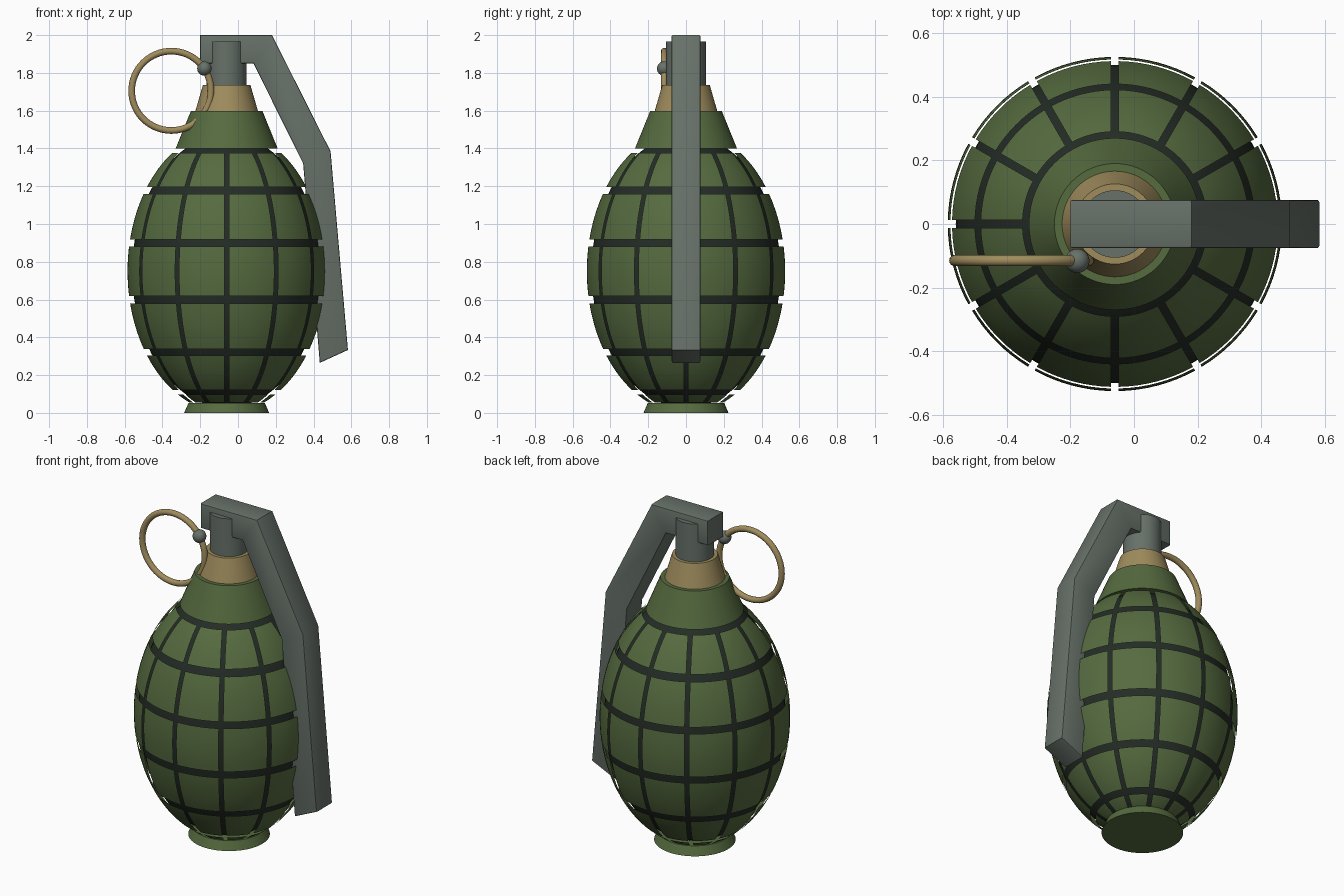
import bpy, bmesh, math
from mathutils import Vector

if "Cube" in bpy.data.objects:
    bpy.data.objects.remove(bpy.data.objects["Cube"])

CX = -0.06          # axis of the body
CZ = 0.75           # middle height of the egg shape
SHELL = (0.525, 0.75)
CORE = (0.50, 0.722)


def material(name, rgb):
    m = bpy.data.materials.new(name)
    m.diffuse_color = (*rgb, 1)
    m.use_nodes = True
    m.node_tree.nodes["Principled BSDF"].inputs["Base Color"].default_value = m.diffuse_color
    return m


GREEN = material("olive green", (0.092, 0.147, 0.050))
DARK = material("groove black", (0.018, 0.025, 0.019))
STEEL = material("grey steel", (0.135, 0.165, 0.140))
BRASS = material("dull brass", (0.350, 0.265, 0.110))


def finish(name, bm, mat, angle=30):
    me = bpy.data.meshes.new(name)
    bm.to_mesh(me)
    bm.free()
    ob = bpy.data.objects.new(name, me)
    bpy.context.collection.objects.link(ob)
    me.materials.append(mat)
    bpy.ops.object.select_all(action='DESELECT')
    ob.select_set(True)
    bpy.context.view_layer.objects.active = ob
    bpy.ops.object.shade_smooth_by_angle(angle=math.radians(angle))
    return ob


def frustum(name, z0, z1, r0, r1, mat):
    bm = bmesh.new()
    bmesh.ops.create_cone(bm, cap_ends=True, segments=64, radius1=r0, radius2=r1, depth=z1 - z0)
    bmesh.ops.translate(bm, verts=bm.verts, vec=(CX, 0, (z0 + z1) / 2))
    return finish(name, bm, mat)


def ball(name, centre, size, mat, u=32, v=16):
    bm = bmesh.new()
    bmesh.ops.create_uvsphere(bm, u_segments=u, v_segments=v, radius=1)
    bmesh.ops.scale(bm, verts=bm.verts, vec=size)
    bmesh.ops.translate(bm, verts=bm.verts, vec=centre)
    return finish(name, bm, mat, 60)


# Dark inner body seen through the grooves
ball("inner_body", (CX, 0, CZ), (CORE[0], CORE[0], CORE[1]), DARK, 72, 48)

# Thin curved plates, twelve around, in six bands
BANDS = [(0.055, 0.098), (0.122, 0.304), (0.338, 0.578),
         (0.618, 0.880), (0.918, 1.160), (1.197, 1.375)]
HALF_GROOVE = 0.0118
ROWS, COLS = 8, 8
bm = bmesh.new()
for z0, z1 in BANDS:
    a0, a1 = (math.asin((z - CZ) / SHELL[1]) for z in (z0, z1))
    for k in range(12):
        grid = []
        for i in range(ROWS + 1):
            lat = a0 + (a1 - a0) * i / ROWS
            r = SHELL[0] * math.cos(lat)
            half = math.pi / 12 - HALF_GROOVE / r
            mid = (k + 0.5) * math.pi / 6
            row = []
            for j in range(COLS + 1):
                t = mid + half * (2 * j / COLS - 1)
                row.append(bm.verts.new((CX + r * math.cos(t), r * math.sin(t),
                                         CZ + SHELL[1] * math.sin(lat))))
            grid.append(row)
        for i in range(ROWS):
            for j in range(COLS):
                bm.faces.new((grid[i][j], grid[i][j + 1], grid[i + 1][j + 1], grid[i + 1][j]))
finish("shell_plates", bm, GREEN, 60)

# Foot, neck, collar and post stacked on the axis
frustum("foot", 0.0, 0.053, 0.225, 0.202, GREEN)
frustum("neck", 1.40, 1.597, 0.27, 0.19, GREEN)
frustum("collar", 1.59, 1.735, 0.168, 0.126, BRASS)
frustum("post", 1.70, 1.965, 0.106, 0.106, STEEL)

# Bent safety lever, extruded from its side outline
OUTLINE = [(-0.2, 2.0), (0.18, 2.0), (0.49, 1.385), (0.582, 0.333),
           (0.433, 0.265), (0.345, 1.32), (0.082, 1.85), (-0.2, 1.85)]
bm = bmesh.new()
face = bm.faces.new([bm.verts.new((x, -0.076, z)) for x, z in OUTLINE])
out = bmesh.ops.extrude_face_region(bm, geom=[face])
bmesh.ops.translate(bm, verts=[g for g in out["geom"] if isinstance(g, bmesh.types.BMVert)],
                    vec=(0, 0.152, 0))
bmesh.ops.recalc_face_normals(bm, faces=bm.faces)
long_edges = [e for e in bm.edges if abs(e.verts[0].co.y - e.verts[1].co.y) < 0.01]
bmesh.ops.bevel(bm, geom=long_edges, offset=0.007, segments=2, profile=0.5, affect='EDGES')
finish("lever", bm, STEEL)

# Pull ring and pin head
bpy.ops.mesh.primitive_torus_add(location=(-0.353, -0.115, 1.705), rotation=(math.pi / 2, 0, 0),
                                 major_radius=0.21, minor_radius=0.0175,
                                 major_segments=64, minor_segments=14)
ring = bpy.context.object
ring.name = "pull_ring"
ring.data.materials.append(BRASS)
bpy.ops.object.shade_smooth_by_angle(angle=math.radians(60))
ball("pin_head", (-0.178, -0.116, 1.823), (0.038, 0.038, 0.038), STEEL)
